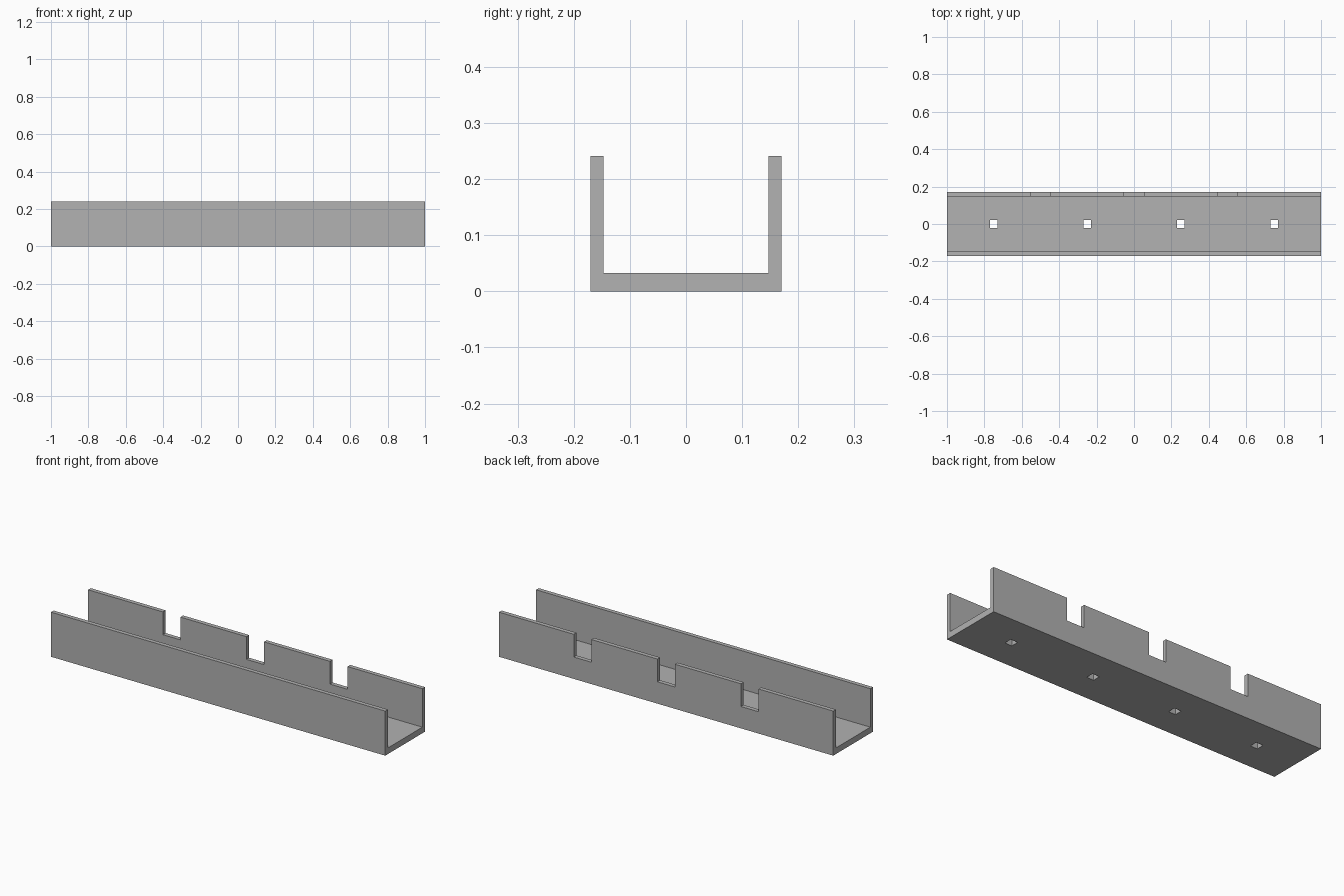
import bpy
import bmesh
from mathutils import Matrix, Vector

if "Cube" in bpy.data.objects:
    bpy.data.objects.remove(bpy.data.objects["Cube"], do_unlink=True)

HALF_LENGTH, HALF_WIDTH, HEIGHT = 1.0, 0.17, 0.241
INNER, FLOOR = 0.147, 0.033
NOTCH_WIDTH, NOTCH_BOTTOM = 0.105, 0.118
HOLE_SIZE = 0.042

# Single grey material
grey = bpy.data.materials.new("grey")
grey.use_nodes = True
colour = (0.445, 0.445, 0.445, 1)
grey.diffuse_color = colour
grey.node_tree.nodes["Principled BSDF"].inputs["Base Color"].default_value = colour


def make_object(name, bm):
    bmesh.ops.recalc_face_normals(bm, faces=bm.faces)
    mesh = bpy.data.meshes.new(name)
    bm.to_mesh(mesh)
    bm.free()
    mesh.materials.append(grey)
    obj = bpy.data.objects.new(name, mesh)
    bpy.context.collection.objects.link(obj)
    return obj


def add_box(bm, centre, size):
    matrix = Matrix.Translation(centre) @ Matrix.Diagonal((*size, 1))
    bmesh.ops.create_cube(bm, size=1, matrix=matrix)


# U-shaped channel, extruded along x
half = [(HALF_WIDTH, 0), (HALF_WIDTH, HEIGHT), (INNER, HEIGHT), (INNER, FLOOR)]
profile = half + [(-y, z) for y, z in reversed(half)]
bm = bmesh.new()
face = bm.faces.new([bm.verts.new((-HALF_LENGTH, y, z)) for y, z in profile])
result = bmesh.ops.extrude_face_region(bm, geom=[face], use_keep_orig=True)
verts = [v for v in result["geom"] if isinstance(v, bmesh.types.BMVert)]
bmesh.ops.translate(bm, verts=verts, vec=Vector((2 * HALF_LENGTH, 0, 0)))
channel = make_object("channel", bm)

# Cutters: notches in the back wall and square holes in the floor
bm = bmesh.new()
for x in (-0.5, 0, 0.5):
    add_box(bm, (x, HALF_WIDTH, NOTCH_BOTTOM + 0.1), (NOTCH_WIDTH, 0.1, 0.2))
for x in (-0.75, -0.25, 0.25, 0.75):
    add_box(bm, (x, 0, 0), (HOLE_SIZE, HOLE_SIZE, 0.2))
cutter = make_object("notch_and_hole_cutter", bm)
cutter.hide_render = True

# Cut, then discard the cutter
cut = channel.modifiers.new("cut", "BOOLEAN")
cut.operation = "DIFFERENCE"
cut.solver = "EXACT"
cut.object = cutter
bpy.context.view_layer.objects.active = channel
bpy.ops.object.modifier_apply(modifier=cut.name)
bpy.data.objects.remove(cutter, do_unlink=True)
